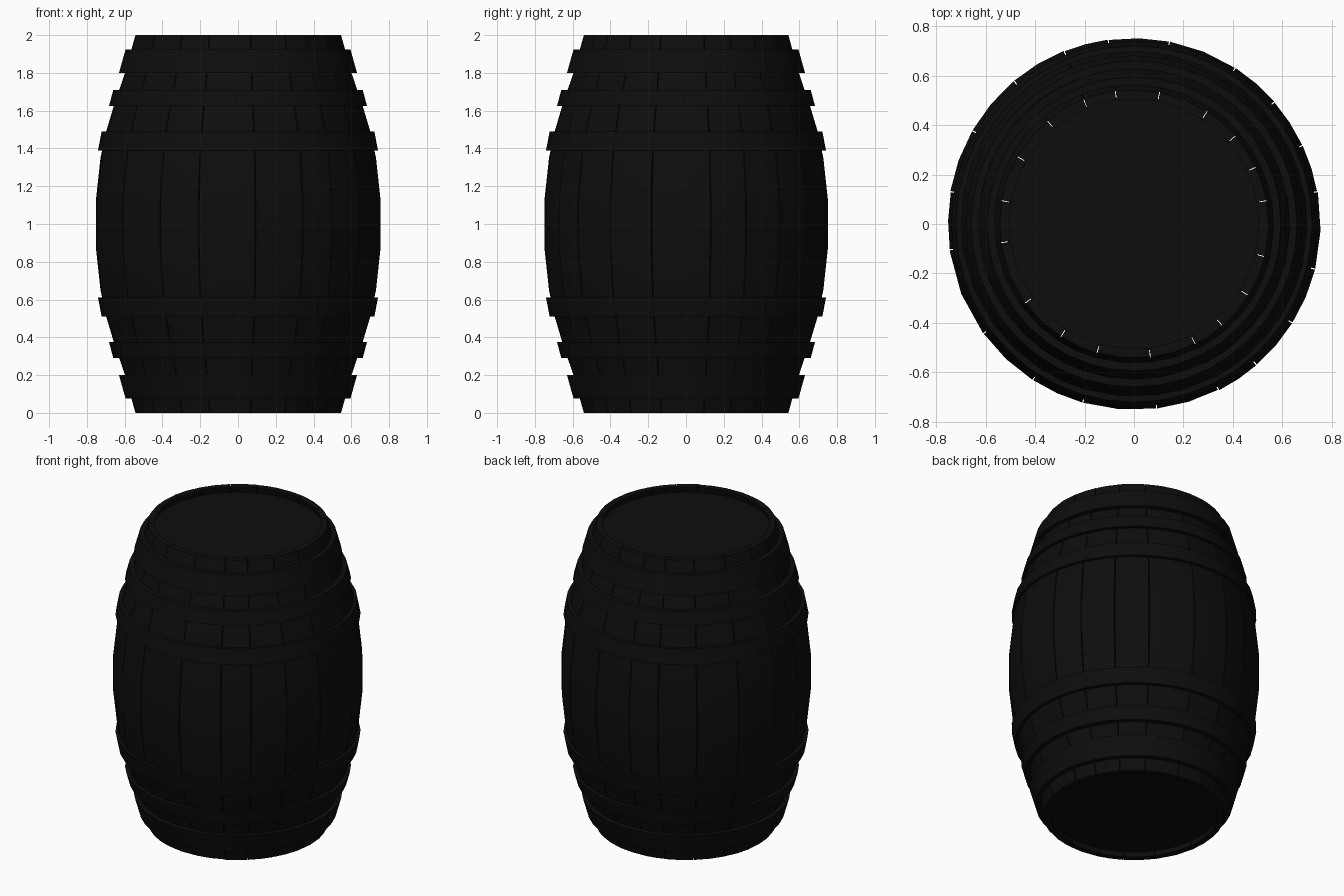
import bpy, bmesh, math, random

cube = bpy.data.objects.get("Cube")
if cube:
    bpy.data.objects.remove(cube, do_unlink=True)
random.seed(4)

black = bpy.data.materials.new("charred black")
black.use_nodes = True
black.diffuse_color = (0.004, 0.004, 0.004, 1)
black.node_tree.nodes["Principled BSDF"].inputs["Base Color"].default_value = black.diffuse_color


def finish(bm, name, angle=30):
    bmesh.ops.recalc_face_normals(bm, faces=bm.faces)
    mesh = bpy.data.meshes.new(name)
    bm.to_mesh(mesh)
    bm.free()
    mesh.materials.append(black)
    obj = bpy.data.objects.new(name, mesh)
    bpy.context.collection.objects.link(obj)
    bpy.ops.object.select_all(action='DESELECT')
    obj.select_set(True)
    bpy.context.view_layer.objects.active = obj
    bpy.ops.object.shade_smooth_by_angle(angle=math.radians(angle))
    return obj


def sweep(bm, profile, angles, closed):
    """Turn a closed (radius, height) profile through the given angles."""
    rings = [[bm.verts.new((r * math.cos(a), r * math.sin(a), z)) for r, z in profile]
             for a in angles]
    n = len(profile)
    pairs = list(zip(rings, rings[1:]))
    if closed:
        pairs.append((rings[-1], rings[0]))
    for p, q in pairs:
        for i in range(n):
            j = (i + 1) % n
            bm.faces.new((p[i], p[j], q[j], q[i]))
    if not closed:
        bm.faces.new(rings[0])
        bm.faces.new(rings[-1])


# Bulging side, mirrored about the middle height
half = [(0.545, 0), (0.60, 0.20), (0.655, 0.36), (0.70, 0.51), (0.73, 0.65), (0.755, 0.88)]
outer = half + [(r, 2 - z) for r, z in reversed(half)]
inner = [(r - 0.04, z) for r, z in reversed(outer)]

# Staves of uneven width, with hairline gaps
seams = [10, 25, 41, 57, 79, 98, 112, 130, 150, 170, 188, 216, 237, 254, 277, 297, 311, 328, 346]
gap = 0.003
for k, start in enumerate(seams):
    end = seams[(k + 1) % len(seams)]
    a = math.radians(start) + gap
    b = math.radians(end if end > start else end + 360) - gap
    shift = random.uniform(-0.003, 0.002)
    profile = [(r + shift, z) for r, z in outer] + inner
    bm = bmesh.new()
    sweep(bm, profile, [a, (a + b) / 2, b], False)
    finish(bm, f"stave_{k + 1}")

# Hoops: bottom height, bottom radius, top height, top radius
hoops = [(0.075, 0.595, 0.20, 0.63), (0.29, 0.66, 0.375, 0.683), (0.51, 0.722, 0.61, 0.741)]
around = [math.tau * i / 40 for i in range(40)]
for k, (z0, r0, z1, r1) in enumerate(hoops):
    for side in ("lower", "upper"):
        ring = [(r0, z0), (r1, z1), (r1 - 0.05, z1), (r0 - 0.05, z0)]
        if side == "upper":
            ring = [(r, 2 - z) for r, z in ring]
        bm = bmesh.new()
        sweep(bm, ring, around, True)
        finish(bm, f"{side}_hoop_{k + 1}")

# Recessed round heads
for name, z in (("bottom_head", 0.055), ("top_head", 1.945)):
    bm = bmesh.new()
    bmesh.ops.create_cone(bm, cap_ends=True, segments=40, radius1=0.515, radius2=0.515, depth=0.03)
    bmesh.ops.translate(bm, verts=bm.verts, vec=(0, 0, z))
    finish(bm, name)
